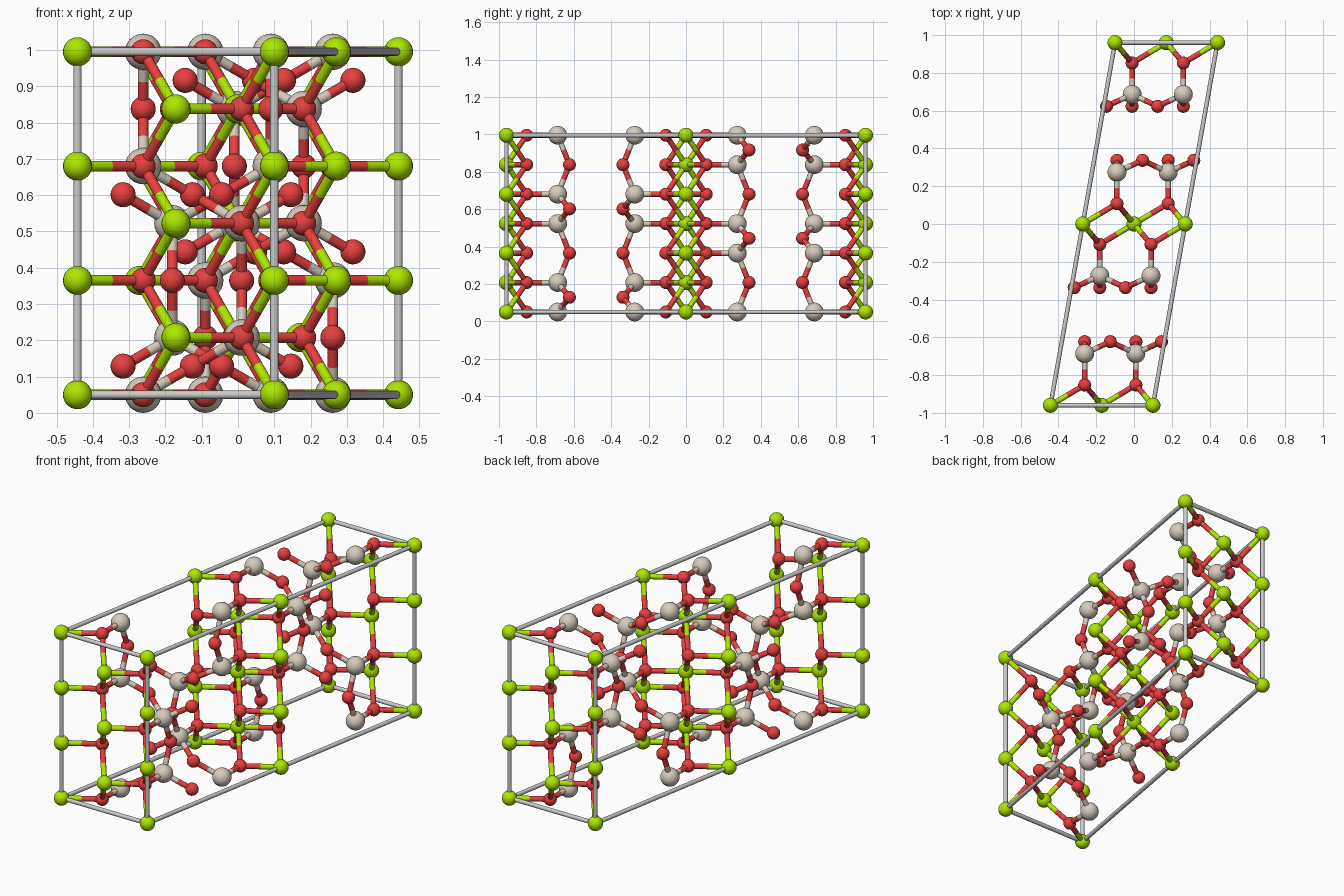
import bpy, bmesh
from math import radians
from mathutils import Vector

if "Cube" in bpy.data.objects:
    bpy.data.objects.remove(bpy.data.objects["Cube"])

A, H, Z0 = 0.5425, 0.945, 0.05          # cell width, cell height, base level
Y, SHEAR = 0.96, 0.171                  # sheet spacing and sideways step per sheet


def material(name, rgb):
    m = bpy.data.materials.new(name)
    m.diffuse_color = (*rgb, 1)
    m.use_nodes = True
    m.node_tree.nodes["Principled BSDF"].inputs["Base Color"].default_value = m.diffuse_color
    return m


GREEN = material("green", (0.42, 0.80, 0.0))
RED = material("red", (0.80, 0.05, 0.05))
BEIGE = material("beige", (0.68, 0.60, 0.51))
KINDS = {"metal": (0.040, GREEN), "silica": (0.050, BEIGE), "oxygen": (0.0345, RED)}


def make_mesh(name, mat, build):
    me = bpy.data.meshes.new(name)
    bm = bmesh.new()
    build(bm)
    for f in bm.faces:
        f.smooth = len(f.verts) <= 4
    bm.to_mesh(me)
    bm.free()
    if mat:
        me.materials.append(mat)
    return me


def ball(r):
    return lambda bm: bmesh.ops.create_uvsphere(bm, u_segments=24, v_segments=16, radius=r)


def rod(r):
    return lambda bm: bmesh.ops.create_cone(bm, cap_ends=True, segments=16,
                                            radius1=r, radius2=r, depth=1)


def place(name, me, loc):
    ob = bpy.data.objects.new(name, me)
    ob.location = loc
    bpy.context.collection.objects.link(ob)
    return ob


def stick(name, me, p, q):
    ob = place(name, me, (p + q) / 2)
    ob.rotation_mode = 'QUATERNION'
    ob.rotation_quaternion = (q - p).to_track_quat('Z', 'Y')
    ob.scale = (1, 1, (q - p).length)


# Atom positions; height is given in twelfths of the cell
atoms = []


def add(kind, x, y, t):
    atoms.append((kind, Vector((x, y, Z0 + H * t / 12))))


# Three flat metal sheets
for s in (-1, 0, 1):
    x0 = s * SHEAR - A / 2
    for t in (0, 4, 8, 12):
        add("metal", x0, s * Y, t)
        add("metal", x0 + A, s * Y, t)
    for t in (2, 6, 10):
        add("metal", x0 + A / 2, s * Y, t)


# Silica layer above a sheet, repeated by inversion through the cell centre
def layer(kind, x, y, t, s):
    x, y = x + s * SHEAR - A / 2, y + s * Y
    t = 12 - t if s else t
    add(kind, x, y, t)
    add(kind, -x, -y, 12 - t)


XA, XB = 0.181, 0.181 + A / 2
for s in (-1, 0):
    for x, sil, apex, bridge in ((XA, (0, 4, 12), (0, 4, 8, 12), 2),
                                 (XB, (6, 10), (2, 6, 10), 8)):
        for t in sil:
            layer("silica", x, 0.274, t, s)
        for t in apex:
            layer("oxygen", x, 0.108, t, s)
        layer("oxygen", x, 0.337, bridge, s)
        for t in (5, 11):
            layer("oxygen", x + A / 4, 0.337, t, s)

balls = {k: make_mesh(k + "_ball", m, ball(r)) for k, (r, m) in KINDS.items()}
rods = {k: make_mesh(k + "_bond", m, rod(0.0145)) for k, (r, m) in KINDS.items()}
for kind, p in atoms:
    place(kind + "_ball", balls[kind], p)

# Two-coloured bonds from each oxygen to its neighbours
for ko, p in atoms:
    if ko != "oxygen":
        continue
    for k, q in atoms:
        reach = {"metal": 0.24, "silica": 0.2, "oxygen": 0}[k]
        if (p - q).length < reach:
            mid = (p + q) / 2
            stick("oxygen_bond", rods[ko], p, mid)
            stick(k + "_bond", rods[k], mid, q)

# Grey cell frame
frame = make_mesh("cell_edge", None, rod(0.0115))


def corner(i, j, k):
    return Vector(((2 * j - 1) * SHEAR + (i - 0.5) * A, (2 * j - 1) * Y, Z0 + k * H))


for u in (0, 1):
    for v in (0, 1):
        stick("cell_edge", frame, corner(0, u, v), corner(1, u, v))
        stick("cell_edge", frame, corner(u, 0, v), corner(u, 1, v))
        stick("cell_edge", frame, corner(u, v, 0), corner(u, v, 1))
